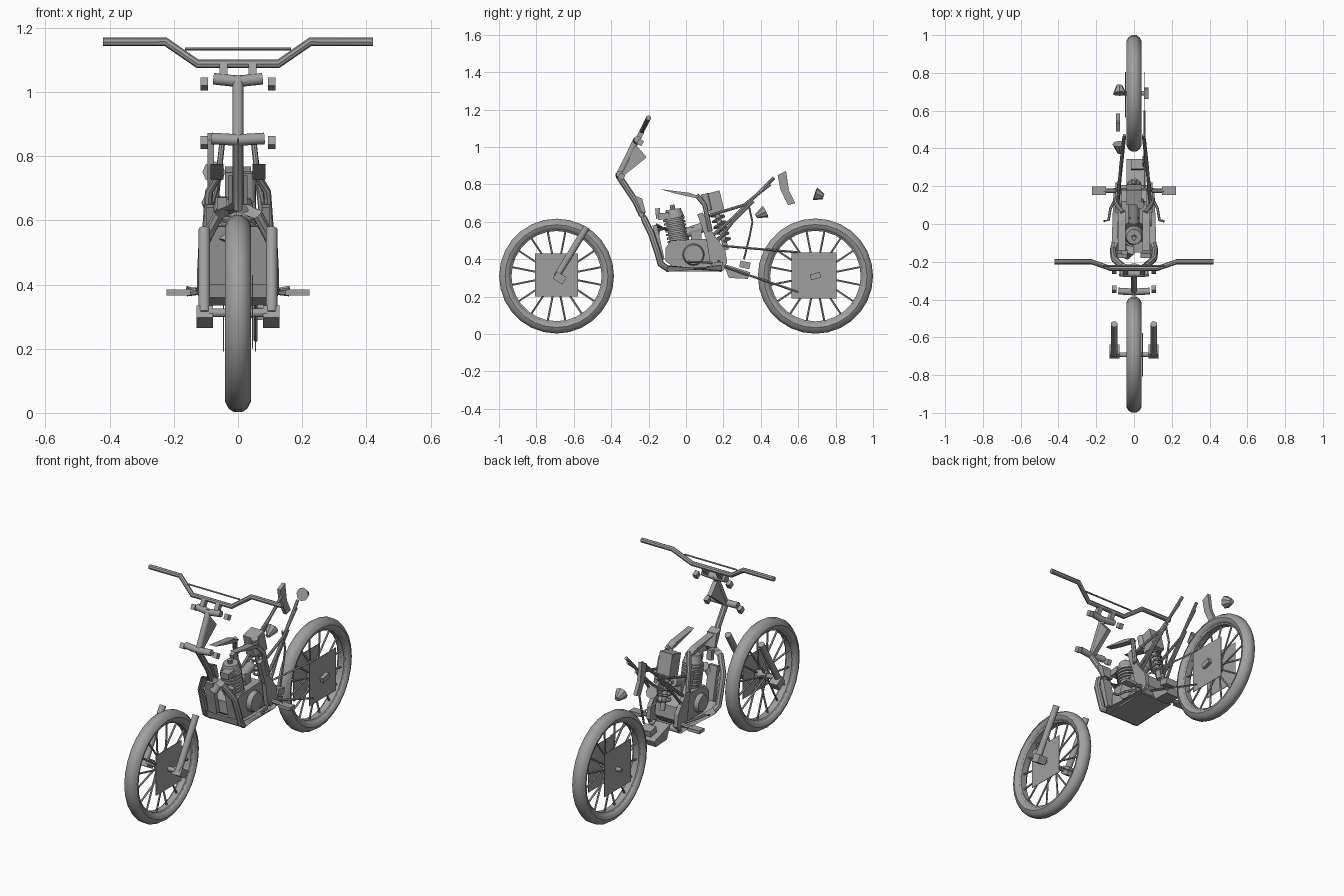
import bpy, bmesh, math
from mathutils import Vector, Matrix

grey = bpy.data.materials.new("metal_grey")
grey.diffuse_color = (0.35, 0.35, 0.35, 1)
SIDES = (("left", -1), ("right", 1))


def finish(name, bm, smooth=True):
    bmesh.ops.recalc_face_normals(bm, faces=bm.faces)
    me = bpy.data.meshes.new(name)
    bm.to_mesh(me)
    bm.free()
    ob = bpy.data.objects.new(name, me)
    bpy.context.collection.objects.link(ob)
    me.materials.append(grey)
    if smooth:
        bpy.ops.object.select_all(action='DESELECT')
        ob.select_set(True)
        bpy.context.view_layer.objects.active = ob
        bpy.ops.object.shade_smooth_by_angle(angle=math.radians(40))
    return ob


def rod(bm, a, b, r1, r2=None, n=8):
    """Capped cylinder or cone between two points."""
    a, b = Vector(a), Vector(b)
    d = b - a
    m = Matrix.Translation((a + b) / 2) @ d.to_track_quat('Z', 'Y').to_matrix().to_4x4()
    bmesh.ops.create_cone(bm, cap_ends=True, segments=n, radius1=r1,
                          radius2=r1 if r2 is None else r2, depth=d.length, matrix=m)


def tube(name, pts, r, n=8):
    """Mitred tube through a list of points."""
    bm = bmesh.new()
    pts = [Vector(p) for p in pts]
    rings = []
    for i, p in enumerate(pts):
        t = (pts[min(i + 1, len(pts) - 1)] - pts[max(i - 1, 0)]).normalized()
        ref = Vector((0, 1, 0)) if abs(t.x) > 0.7 else Vector((1, 0, 0))
        u = (ref - t * ref.dot(t)).normalized()
        v = t.cross(u)
        if abs(t.x) <= 0.7 and v.y < 0:
            v = -v
        rings.append([bm.verts.new(p + r * (math.cos(k * math.tau / n) * u
                      + math.sin(k * math.tau / n) * v)) for k in range(n)])
    for a, b in zip(rings, rings[1:]):
        for k in range(n):
            bm.faces.new((a[k], a[(k + 1) % n], b[(k + 1) % n], b[k]))
    bm.faces.new(rings[0])
    bm.faces.new(rings[-1])
    return finish(name, bm)


def cyl(name, a, b, r1, r2=None, n=12):
    bm = bmesh.new()
    rod(bm, a, b, r1, r2, n)
    return finish(name, bm)


def box(name, c, s, rx=0):
    bm = bmesh.new()
    bmesh.ops.create_cube(bm, size=1, matrix=Matrix.Translation(c)
                          @ Matrix.Rotation(rx, 4, 'X') @ Matrix.Diagonal((*s, 1)))
    return finish(name, bm, False)


def prism(name, prof, x0, x1):
    """Side profile (y, z) extruded across x."""
    bm = bmesh.new()
    a = [bm.verts.new((x0, y, z)) for y, z in prof]
    b = [bm.verts.new((x1, y, z)) for y, z in prof]
    bm.faces.new(a)
    bm.faces.new(b)
    for i in range(len(prof)):
        j = (i + 1) % len(prof)
        bm.faces.new((a[i], a[j], b[j], b[i]))
    return finish(name, bm, False)


def lathe(name, prof, cy, cz, n=28):
    """Closed (x, radius) profile spun around the wheel axle."""
    bm = bmesh.new()
    rings = [[bm.verts.new((x, cy + r * math.cos(i * math.tau / n), cz + r * math.sin(i * math.tau / n)))
              for x, r in prof] for i in range(n)]
    m = len(prof)
    for i in range(n):
        a, b = rings[i], rings[(i + 1) % n]
        for k in range(m):
            bm.faces.new((a[k], a[(k + 1) % m], b[(k + 1) % m], b[k]))
    return finish(name, bm)


# Wheels: tyre, rim, spokes, hub
for tag, cy, cz, R in (("front", -0.692, 0.31, 0.307), ("rear", 0.692, 0.31, 0.308)):
    half = [(0.012, R), (0.03, R - 0.012), (0.04, R - 0.032), (0.034, R - 0.05), (0.024, R - 0.058)]
    lathe(tag + "_tyre", [(-x, r) for x, r in half[::-1]] + half, cy, cz)
    lathe(tag + "_rim", [(-0.025, R - 0.056), (0.025, R - 0.056), (0.018, R - 0.066), (-0.018, R - 0.066)], cy, cz)
    bm = bmesh.new()
    for i in range(16):
        a = (i + 0.5) * math.tau / 16
        s = 0.022 if i % 2 else -0.022
        d = Vector((0, math.cos(a), math.sin(a)))
        c = Vector((0, cy, cz))
        rod(bm, c + d * 0.02 + Vector((s, 0, 0)), c + d * (R - 0.06), 0.0055, n=5)
    finish(tag + "_spokes", bm)
    cyl(tag + "_hub", (-0.032, cy, cz), (0.032, cy, cz), 0.025)
    cyl(tag + "_axle", (-0.075, cy, cz), (0.075, cy, cz), 0.012)
box("front_brake_plate", (0.045, -0.692, 0.315), (0.003, 0.23, 0.23))
box("rear_sprocket_plate", (0.055, 0.685, 0.313), (0.003, 0.24, 0.245))
box("rear_brake_plate", (-0.045, 0.685, 0.313), (0.003, 0.24, 0.245))
box("rear_axle_nut", (0.066, 0.692, 0.31), (0.02, 0.055, 0.03), 0.25)

# Fork legs and axle feet
for tag, s in SIDES:
    cyl(tag + "_fork_leg", (s * 0.105, -0.69, 0.31), (s * 0.105, -0.53, 0.572), 0.018)
    box(tag + "_fork_foot", (s * 0.104, -0.675, 0.3), (0.052, 0.06, 0.045), -0.55)
    cyl(tag + "_fork_axle", (s * 0.04, -0.692, 0.312), (s * 0.09, -0.692, 0.312), 0.013)
    # clamp end pieces
    box(tag + "_upper_clamp_end", (s * 0.105, -0.245, 1.025), (0.024, 0.03, 0.03), -0.52)
    box(tag + "_lower_clamp_end", (s * 0.105, -0.345, 0.842), (0.024, 0.03, 0.03), -0.52)

# Handlebar with crossbar and risers
half = [(0.42, -0.2, 1.156), (0.225, -0.2, 1.156), (0.125, -0.235, 1.087)]
tube("handlebar", [(-x, y, z) for x, y, z in half] + half[::-1], 0.0135)
cyl("handlebar_crossbar", (-0.165, -0.222, 1.134), (0.165, -0.222, 1.134), 0.005, n=6)
for tag, s in SIDES:
    box(tag + "_bar_riser", (s * 0.045, -0.245, 1.065), (0.025, 0.028, 0.04), -0.52)
    # triple clamps made from two slightly raked arms
    cyl(tag + "_upper_clamp", (0, -0.265, 1.033), (s * 0.076, -0.26, 1.041), 0.018)
    cyl(tag + "_lower_clamp", (0, -0.36, 0.85), (s * 0.082, -0.355, 0.855), 0.018)

# Steering head, gusset and central down tube
cyl("steering_head", (0, -0.36, 0.845), (0, -0.262, 1.045), 0.017)
prism("head_gusset", [(-0.275, 1.02), (-0.21, 0.945), (-0.335, 0.845), (-0.355, 0.86)], -0.013, 0.013)
tube("down_tube", [(0, -0.36, 0.845), (0, -0.27, 0.71), (0, -0.235, 0.635)], 0.017)
prism("down_tube_gusset", [(-0.275, 0.74), (-0.235, 0.725), (-0.215, 0.65), (-0.235, 0.65)], -0.03, 0.03)

# Frame cradle, side rails, pivot plates, tail tubes
for tag, s in SIDES:
    tube(tag + "_cradle_tube", [(0, -0.237, 0.645), (s * 0.06, -0.225, 0.618), (s * 0.105, -0.185, 0.535),
                               (s * 0.11, -0.15, 0.43), (s * 0.11, -0.135, 0.375), (s * 0.1, -0.1, 0.35),
                               (s * 0.09, 0.19, 0.35)], 0.018)
    prism(tag + "_pivot_plate", [(0.19, 0.345), (0.13, 0.37), (0.11, 0.5), (0.06, 0.64), (0.09, 0.65),
                                 (0.15, 0.53), (0.21, 0.45), (0.22, 0.38)], s * 0.075, s * 0.098)
    tube(tag + "_tail_tube", [(s * 0.085, 0.11, 0.5), (s * 0.075, 0.24, 0.61), (s * 0.05, 0.47, 0.835)], 0.009)
    tube(tag + "_tail_brace", [(s * 0.09, 0.08, 0.62), (s * 0.07, 0.31, 0.69), (s * 0.055, 0.45, 0.8)], 0.008)
    tube(tag + "_lower_stay", [(s * 0.09, 0.15, 0.47), (s * 0.075, 0.25, 0.6), (s * 0.065, 0.36, 0.71)], 0.008)
    prism(tag + "_upper_rail", [(-0.14, 0.775), (0.02, 0.755), (0.075, 0.735), (0.05, 0.727), (-0.05, 0.75)],
          s * 0.045, s * 0.085)
    tube(tag + "_side_rail", [(s * 0.06, 0.06, 0.74), (s * 0.09, 0.1, 0.69), (s * 0.1, 0.13, 0.55)], 0.013)
    # foot pegs
    box(tag + "_foot_peg", (s * 0.185, 0.175, 0.375), (0.075, 0.045, 0.018))
    cyl(tag + "_peg_mount", (s * 0.08, 0.175, 0.385), (s * 0.16, 0.175, 0.375), 0.012, n=8)
    tube(tag + "_pedal", [(s * 0.095, 0.14, 0.38), (s * 0.125, 0.08, 0.385), (s * 0.135, 0.02, 0.385),
                          (s * 0.16, 0.015, 0.39)], 0.007, 6)
    # radiator-like panels beside the cylinder
    prism(tag + "_front_panel", [(-0.18, 0.58), (-0.155, 0.585), (-0.115, 0.4), (-0.14, 0.39)],
          s * 0.035, s * 0.09)
prism("skid_plate", [(-0.15, 0.4), (-0.14, 0.36), (-0.1, 0.335), (0.19, 0.335), (0.19, 0.345), (-0.09, 0.345),
                     (-0.13, 0.37)], -0.1, 0.1)
cyl("cradle_cross_tube", (-0.09, 0.19, 0.352), (0.09, 0.19, 0.352), 0.016)

# Engine: crankcase, covers, cylinder, head, carburettor
prism("crankcase", [(-0.11, 0.39), (-0.06, 0.355), (0.15, 0.355), (0.19, 0.4), (0.18, 0.47), (0.12, 0.51),
                    (-0.08, 0.5), (-0.11, 0.46)], -0.065, 0.065)
cyl("clutch_cover", (0.06, 0.04, 0.425), (0.092, 0.04, 0.425), 0.06, 0.052, 16)
cyl("ignition_cover", (-0.06, -0.03, 0.42), (-0.088, -0.03, 0.42), 0.055, 0.045, 16)
cyl("sprocket_cover", (-0.06, 0.13, 0.42), (-0.08, 0.13, 0.42), 0.042, 0.038)
bm = bmesh.new()
for i in range(7):
    z = 0.495 + i * 0.019
    y = -0.04 - i * 0.004
    rod(bm, (0, y, z), (0, y - 0.002, z + 0.011), 0.058, n=16)
rod(bm, (0, -0.035, 0.48), (0, -0.068, 0.64), 0.048, n=16)
finish("cylinder_fins", bm)
cyl("cylinder_head", (0, -0.062, 0.625), (0, -0.068, 0.668), 0.052, 0.04, 16)
cyl("spark_plug", (0, -0.068, 0.66), (0, -0.075, 0.69), 0.013, n=8)
tube("exhaust_header", [(-0.01, -0.08, 0.56), (-0.02, -0.15, 0.57), (-0.04, -0.165, 0.53)], 0.024, 10)
box("head_bracket_left", (-0.05, -0.15, 0.645), (0.03, 0.025, 0.055), 0.1)
box("engine_mount", (0.02, -0.12, 0.63), (0.05, 0.06, 0.035), 0.1)
tube("carburettor", [(0, 0.0, 0.54), (0, 0.06, 0.56), (0, 0.12, 0.58)], 0.028, 10)
box("carburettor_bowl", (0, 0.055, 0.535), (0.05, 0.055, 0.07))

# Air box and rear shock with coil spring
box("air_box", (0, 0.155, 0.7), (0.08, 0.08, 0.12), 0.25)
a, b = Vector((0, 0.215, 0.45)), Vector((0, 0.14, 0.75))
cyl("shock_body", a, b, 0.014)
cyl("shock_reservoir", (0.035, 0.12, 0.66), (0.035, 0.1, 0.75), 0.02)
d = (b - a).normalized()
v = d.cross(Vector((1, 0, 0)))
coil = []
for i in range(61):
    t = i / 60
    w = t * 6 * math.tau
    coil.append(a.lerp(b, 0.15 + 0.6 * t) + 0.034 * (math.cos(w) * Vector((1, 0, 0)) + math.sin(w) * v))
bm = bmesh.new()
for p, q in zip(coil, coil[1:]):
    rod(bm, p, q, 0.0065, n=5)
finish("shock_spring", bm)

# Chain runs and swing pivot bracket
cyl("chain_top", (0.055, 0.19, 0.472), (0.055, 0.6, 0.437), 0.006, n=4)
cyl("chain_bottom", (0.055, 0.18, 0.368), (0.055, 0.6, 0.225), 0.006, n=4)
prism("swing_bracket", [(0.2, 0.375), (0.23, 0.3), (0.33, 0.295), (0.345, 0.33), (0.25, 0.36)], -0.04, 0.045)
box("chain_guide", (0.02, 0.315, 0.37), (0.07, 0.055, 0.035), -0.2)
tube("rear_hose", [(0.05, 0.33, 0.71), (0.05, 0.355, 0.6), (0.05, 0.34, 0.52), (0.05, 0.31, 0.4)], 0.006, 6)

# Loose exhaust pieces: joint cone, curved shield, end cap
cyl("exhaust_joint", (-0.075, 0.375, 0.63), (-0.08, 0.425, 0.655), 0.012, 0.034, 8)
prism("exhaust_shield", [(0.49, 0.85), (0.535, 0.872), (0.55, 0.77), (0.585, 0.7), (0.545, 0.69), (0.505, 0.77)],
      -0.095, -0.075)
cyl("exhaust_end_cap", (-0.075, 0.69, 0.75), (-0.078, 0.735, 0.735), 0.036, 0.015, 8)
